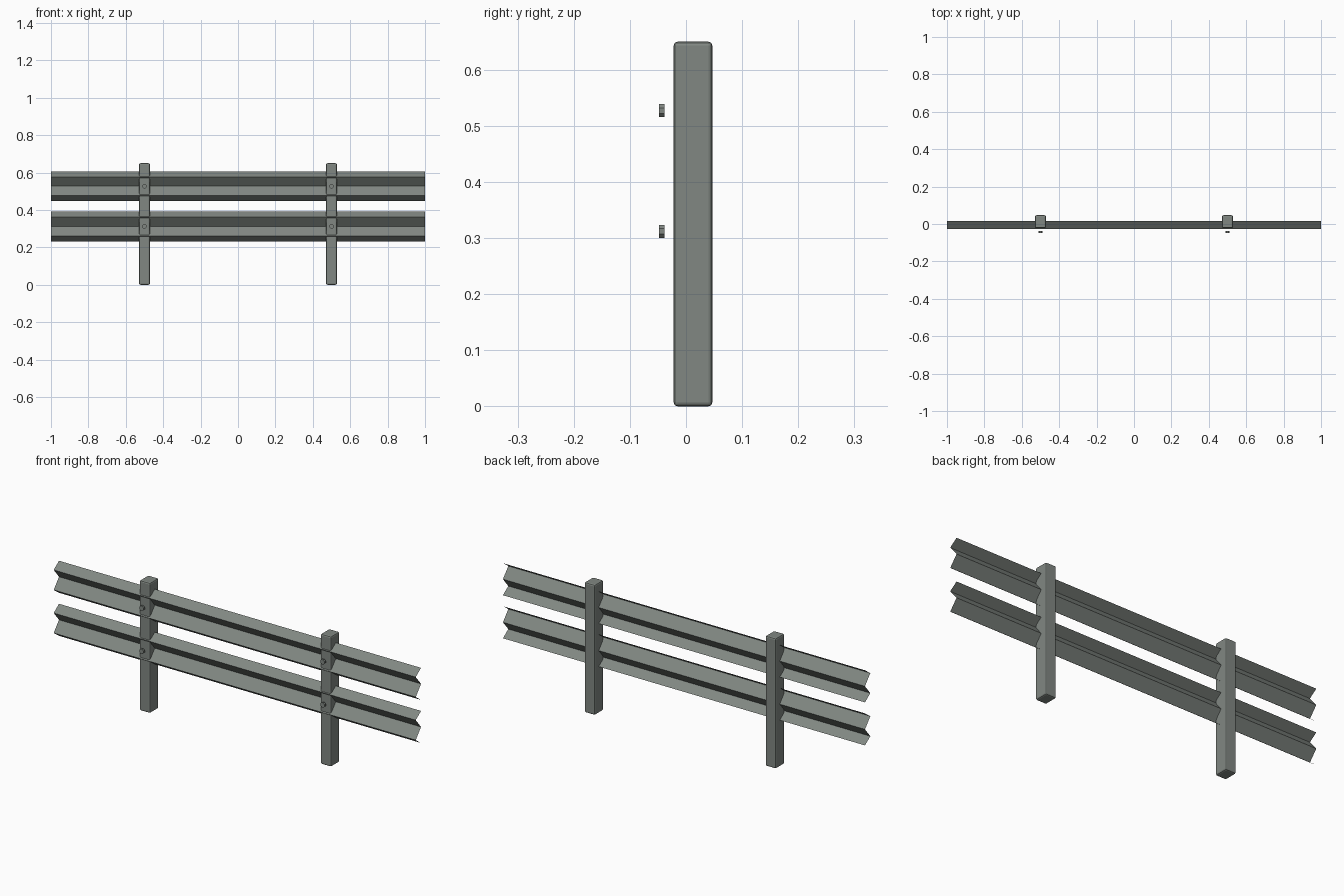
import bpy, bmesh
from mathutils import Matrix
from math import pi

cube = bpy.data.objects.get("Cube")
if cube:
    bpy.data.objects.remove(cube, do_unlink=True)

# Weathered steel shared by every part
steel = bpy.data.materials.new("grey green steel")
steel.use_nodes = True
colour = (0.22, 0.245, 0.225, 1)
steel.diffuse_color = colour
steel.node_tree.nodes["Principled BSDF"].inputs["Base Color"].default_value = colour


def add_part(name, bm):
    mesh = bpy.data.meshes.new(name)
    bm.to_mesh(mesh)
    bm.free()
    mesh.materials.append(steel)
    obj = bpy.data.objects.new(name, mesh)
    bpy.context.collection.objects.link(obj)
    return obj


# Upright post with softened edges
def add_post(name, x):
    bm = bmesh.new()
    place = Matrix.Translation((x, 0.0125, 0.325)) @ Matrix.Diagonal((0.058, 0.069, 0.65, 1))
    bmesh.ops.create_cube(bm, size=1, matrix=place)
    post = add_part(name, bm)
    bevel = post.modifiers.new("soft edges", 'BEVEL')
    bevel.width = 0.007
    bevel.segments = 2


# Folded sheet rail: W profile swept along x
FRONT, BACK = -0.026, 0.016
PROFILE = [(BACK, 0.08), (FRONT, 0.05), (BACK, 0), (FRONT, -0.05), (BACK, -0.08)]


def add_rail(name, z):
    bm = bmesh.new()
    rows = [[bm.verts.new((x, y, z + dz)) for x in (-1, 1)] for y, dz in PROFILE]
    for upper, lower in zip(rows, rows[1:]):
        bm.faces.new((upper[0], lower[0], lower[1], upper[1]))
    add_part(name, bm)


# Bolt head facing the front
def add_bolt(name, x, z):
    bm = bmesh.new()
    place = (Matrix.Translation((x, -0.043, z)) @ Matrix.Rotation(pi / 2, 4, 'X')
             @ Matrix.Rotation(pi / 8, 4, 'Z'))
    bmesh.ops.create_cone(bm, cap_ends=True, segments=8, radius1=0.0125,
                          radius2=0.0125, depth=0.01, matrix=place)
    add_part(name, bm)


SIDES = {"left": 0.5, "right": -0.5}
for side, x in SIDES.items():
    add_post(side + "_post", x)
for level, z in {"upper": 0.527, "lower": 0.312}.items():
    add_rail(level + "_rail", z)
    for side, x in SIDES.items():
        add_bolt(f"{level}_{side}_bolt", x, z)
